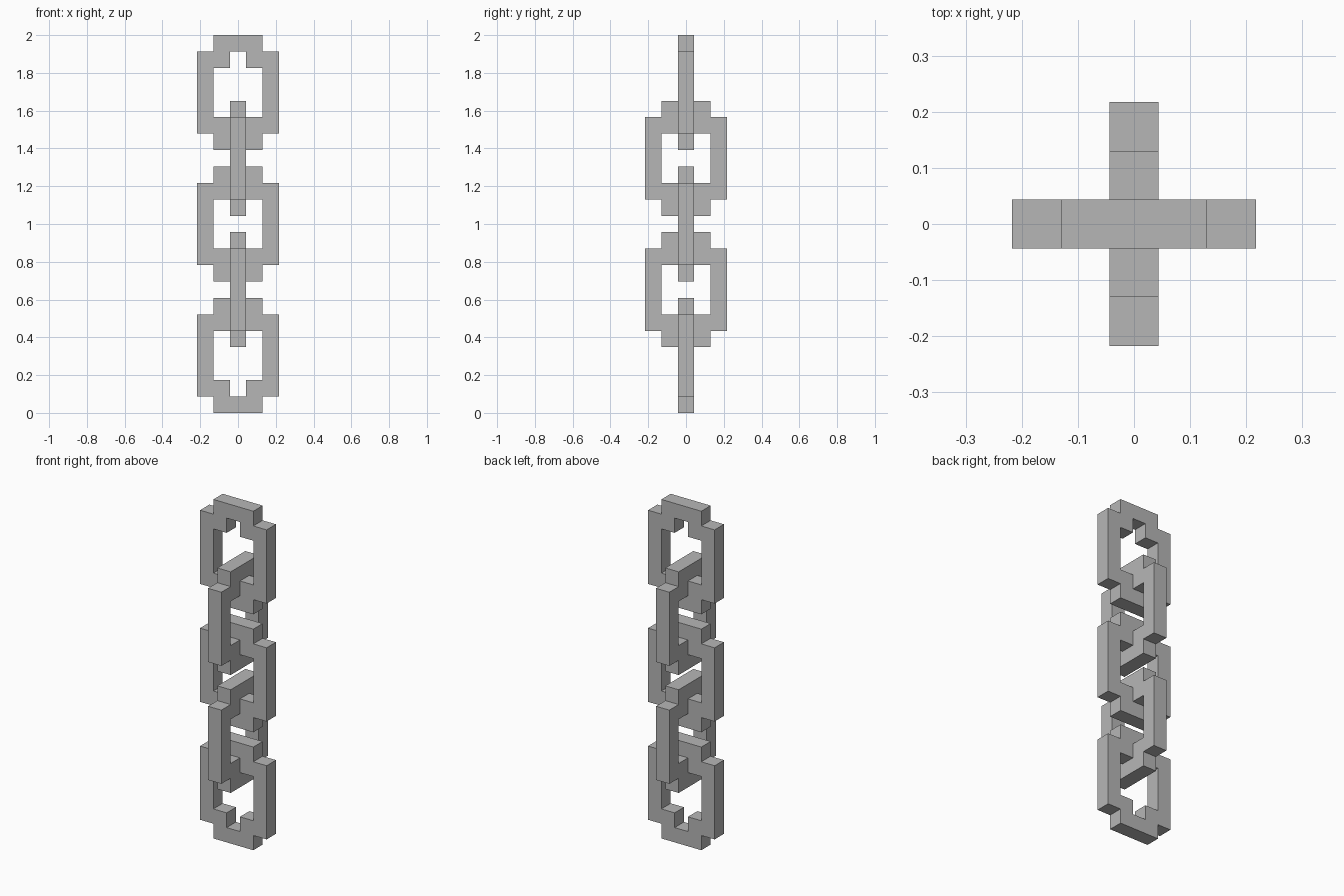
import bpy
import bmesh
import math

cube = bpy.data.objects.get("Cube")
if cube:
    bpy.data.objects.remove(cube, do_unlink=True)

UNIT = 2 / 23          # side of one block of the chain
LINK_COUNT = 5
LINK_STEP = 4 * UNIT   # rise from one link to the next

# Blocky outline of one link
PATTERN = [
    ".###.",
    "##.##",
    "#...#",
    "#...#",
    "#...#",
    "##.##",
    ".###.",
]

# Plain grey metal
steel = bpy.data.materials.new("steel_grey")
steel.use_nodes = True
GREY = (0.47, 0.47, 0.47, 1)
steel.diffuse_color = GREY
bsdf = next(n for n in steel.node_tree.nodes if n.type == 'BSDF_PRINCIPLED')
bsdf.inputs["Base Color"].default_value = GREY
bsdf.inputs["Roughness"].default_value = 0.8


def make_link_mesh():
    """Lay the pattern out as square faces, then extrude it one block deep."""
    bm = bmesh.new()
    for row, cells in enumerate(reversed(PATTERN)):
        for col, cell in enumerate(cells):
            if cell == "#":
                x, z = (col - 2.5) * UNIT, row * UNIT
                corners = [(x, z), (x + UNIT, z), (x + UNIT, z + UNIT), (x, z + UNIT)]
                bm.faces.new([bm.verts.new((px, -UNIT / 2, pz)) for px, pz in corners])
    bmesh.ops.remove_doubles(bm, verts=bm.verts, dist=UNIT / 100)
    front = list(bm.faces)
    result = bmesh.ops.extrude_face_region(bm, geom=front, use_keep_orig=True)
    back = [v for v in result["geom"] if isinstance(v, bmesh.types.BMVert)]
    bmesh.ops.translate(bm, verts=back, vec=(0, UNIT, 0))
    bmesh.ops.recalc_face_normals(bm, faces=bm.faces)
    mesh = bpy.data.meshes.new("chain_link")
    bm.to_mesh(mesh)
    bm.free()
    mesh.materials.append(steel)
    return mesh


# Chain of interlocking links, every second one turned a quarter
link_mesh = make_link_mesh()
for i in range(LINK_COUNT):
    link = bpy.data.objects.new(f"chain_link_{i + 1}", link_mesh)
    link.location.z = i * LINK_STEP
    link.rotation_euler.z = math.pi / 2 * (i % 2)
    bpy.context.collection.objects.link(link)
